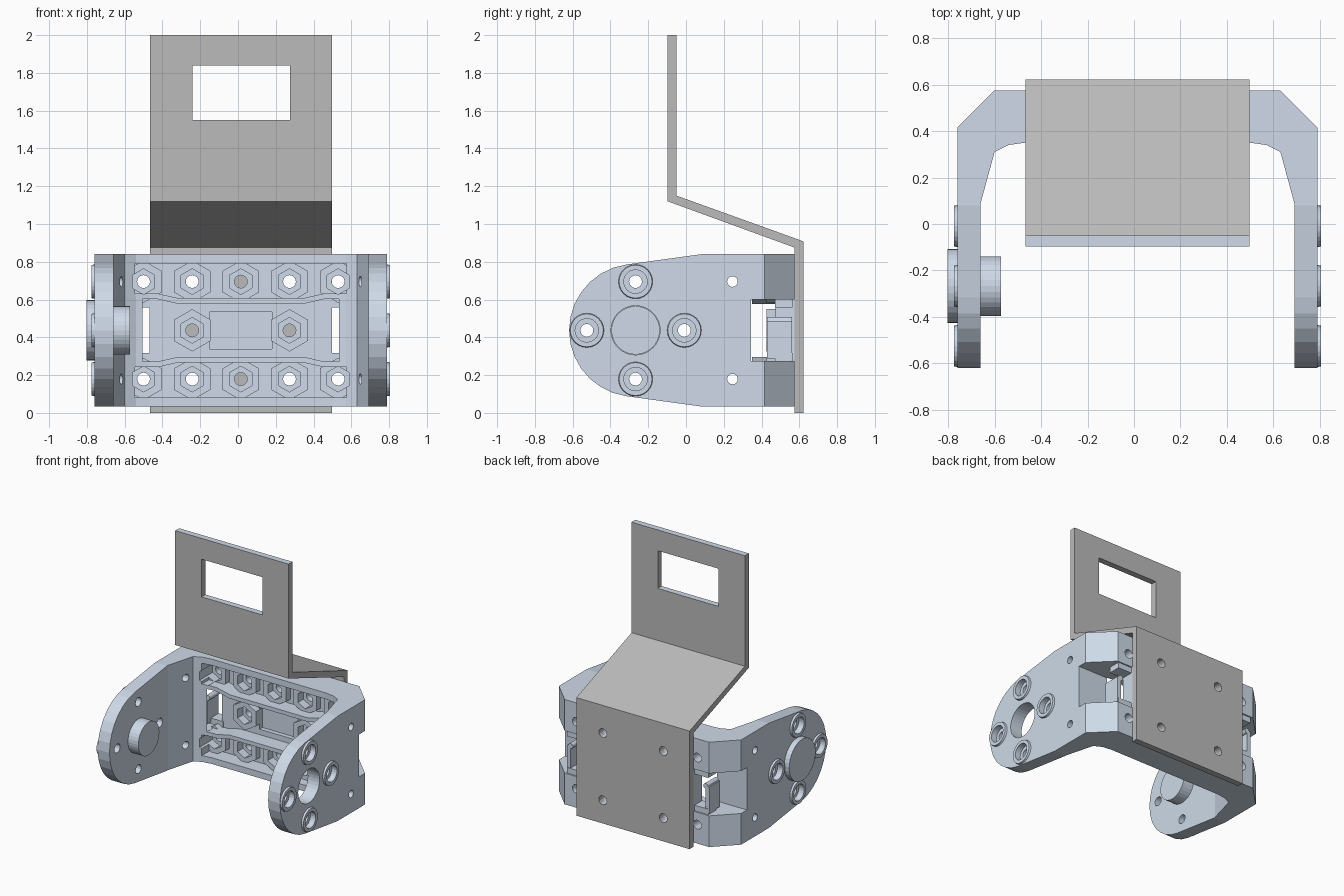
import bpy, bmesh, math
from mathutils import Vector

if "Cube" in bpy.data.objects:
    bpy.data.objects.remove(bpy.data.objects["Cube"])

CX = 0.015            # the bracket's own mid-plane
ZM = 0.437            # mid height of the bracket
YA = -0.267           # arm pivot, y


def material(name, rgb):
    m = bpy.data.materials.new(name)
    m.diffuse_color = (*rgb, 1)
    m.use_nodes = True
    m.node_tree.nodes["Principled BSDF"].inputs["Base Color"].default_value = m.diffuse_color
    return m


BLUE = material("blue_grey", (0.62, 0.70, 0.81))
GREY = material("grey", (0.5, 0.5, 0.5))


def prism(name, pts, axis, a, b, scale=1.0):
    """Extrude a 2D outline along an axis from a to b (far end may be scaled)."""
    place = {'x': lambda p, t: (t + CX, p[0], p[1]),
             'y': lambda p, t: (p[0] + CX, t, p[1]),
             'z': lambda p, t: (p[0] + CX, p[1], t)}[axis]
    n = len(pts)
    mid = (sum(p[0] for p in pts) / n, sum(p[1] for p in pts) / n)
    far = [(mid[0] + (p[0] - mid[0]) * scale, mid[1] + (p[1] - mid[1]) * scale) for p in pts]
    bm = bmesh.new()
    v0 = [bm.verts.new(place(p, a)) for p in pts]
    v1 = [bm.verts.new(place(p, b)) for p in far]
    bm.faces.new(v0)
    bm.faces.new(v1)
    for i in range(n):
        j = (i + 1) % n
        bm.faces.new((v0[i], v0[j], v1[j], v1[i]))
    bmesh.ops.recalc_face_normals(bm, faces=bm.faces)
    me = bpy.data.meshes.new(name)
    bm.to_mesh(me)
    bm.free()
    ob = bpy.data.objects.new(name, me)
    bpy.context.collection.objects.link(ob)
    me.materials.append(BLUE)
    return ob


def ngon(u, v, r, n=24, start=0.0):
    return [(u + r * math.cos(start + 2 * math.pi * i / n),
             v + r * math.sin(start + 2 * math.pi * i / n)) for i in range(n)]


def hexagon(u, v, r):
    return ngon(u, v, r, 6, math.pi / 2)


def rect(u0, u1, v0, v1):
    return [(u0, v0), (u1, v0), (u1, v1), (u0, v1)]


def sym(half):
    return half + [(-x, y) for x, y in reversed(half)]


def boolean(target, op, pts, axis, a, b, scale=1.0):
    tool = prism("cutter", pts, axis, a, b, scale)
    mod = target.modifiers.new("bool", 'BOOLEAN')
    mod.operation, mod.solver, mod.object = op, 'EXACT', tool
    bpy.context.view_layer.objects.active = target
    bpy.ops.object.modifier_apply(modifier=mod.name)
    me = tool.data
    bpy.data.objects.remove(tool)
    bpy.data.meshes.remove(me)


# U-shaped bracket: plan outline trimmed by the rounded side outline
bracket = prism("bracket", sym([(.485, .35), (.555, .34), (.615, .31), (.675, .09), (.675, -.7),
                                (.775, -.7), (.775, .415), (.615, .575)]), 'z', -.1, 1)
arc = [(YA + .352 * math.cos(math.radians(d)), ZM + .352 * math.sin(math.radians(d)))
       for d in [98 + 164 * i / 14 for i in range(15)]]
boolean(bracket, 'INTERSECT', [(.7, .84), (.08, .84)] + arc + [(.08, .034), (.7, .034)], 'x', -.9, .9)

# Upper and lower pockets, leaving rims and bent ribs
for s in (1, -1):
    pocket = sym([(.56, .355), (.56, .195), (.44, .195), (.33, .17)])
    boolean(bracket, 'DIFFERENCE', [(x, ZM + s * z) for x, z in pocket], 'y', .25, .475)
# Middle pocket
boolean(bracket, 'DIFFERENCE',
        sym([(.33, ZM + .14), (.44, ZM + .165), (.52, ZM + .165)])[:3] +
        [(.52, ZM - .165), (.44, ZM - .165), (.33, ZM - .14), (-.33, ZM - .14), (-.44, ZM - .165),
         (-.52, ZM - .165), (-.52, ZM + .165), (-.44, ZM + .165), (-.33, ZM + .14)], 'y', .3, .475)
boolean(bracket, 'DIFFERENCE', rect(-.165, .165, ZM - .098, ZM + .098), 'y', .4, .51)

# Corner notches open to the back and the sides, with lips and a peg
for s in (1, -1):
    boolean(bracket, 'DIFFERENCE', rect(*sorted((s * .483, s * .9)), ZM - .163, ZM + .163), 'y', .345, .7)
    lip = sorted((s * .47, s * .6))
    boolean(bracket, 'UNION', rect(*lip, ZM - .18, ZM - .12), 'y', .47, .565)
    boolean(bracket, 'UNION', rect(*lip, ZM + .12, ZM + .18), 'y', .47, .565)
    boolean(bracket, 'UNION', rect(*sorted((s * .575, s * .605)), ZM - .15, ZM + .05), 'y', .43, .56)
    boolean(bracket, 'UNION', ngon(s * .575, ZM + .05, .02, 12), 'y', .43, .56)

# Hexagonal nut seats with bolt holes
seats = [(x, z) for x in (-.515, -.2575, 0, .2575, .515) for z in (ZM - .258, ZM + .258)]
seats += [(-.2575, ZM), (.2575, ZM)]
for x, z in seats:
    boolean(bracket, 'UNION', hexagon(x, z, .112), 'y', .425, .49)
for x, z in seats:
    boolean(bracket, 'DIFFERENCE', hexagon(x, z, .068), 'y', .3, .49)
    boolean(bracket, 'DIFFERENCE', ngon(x, z, .034, 16), 'y', .4, .7)

# Arm bosses, counterbores and bolt holes
ring = [(YA, ZM + .258), (YA, ZM - .258), (YA - .258, ZM), (YA + .258, ZM)]
for s in (1, -1):
    for y, z in ring:
        boolean(bracket, 'UNION', ngon(y, z, .094), 'x', s * .76, s * .79, .93)
        boolean(bracket, 'DIFFERENCE', ngon(y, z, .062), 'x', s * .745, s * .85)
        boolean(bracket, 'DIFFERENCE', ngon(y, z, .034, 16), 'x', s * .6, s * .85)
    for z in (ZM - .258, ZM + .258):
        boolean(bracket, 'DIFFERENCE', ngon(.246, z, .028, 16), 'x', s * .55, s * .85)
# Open pivot hole in the right arm
boolean(bracket, 'DIFFERENCE', ngon(YA, ZM, .13, 32), 'x', .6, .9)

# Pivot on the left arm
prism("pivot_cap", ngon(YA, ZM, .16, 32), 'x', -.818, -.775)
prism("pivot_hub", ngon(YA, ZM, .128, 32), 'x', -.675, -.587)

# Bent sheet plate with a window and four bolt holes
plate = prism("bent_plate", [(.575, 0), (.622, 0), (.622, .908), (-.05, 1.15), (-.05, 2), (-.097, 2),
                             (-.097, 1.12), (.575, .875)], 'x', -.481, .483)
boolean(plate, 'DIFFERENCE', rect(-.257, .26, 1.55, 1.84), 'y', -.3, .2)
for x in (-.2575, .2575):
    for z in (ZM - .258, ZM + .258):
        boolean(plate, 'DIFFERENCE', ngon(x, z, .034, 16), 'y', .5, .7)

# Plate faces are grey, its upward edges keep the blue tint
plate.data.materials.clear()
for m in (GREY, BLUE):
    plate.data.materials.append(m)
for f in plate.data.polygons:
    f.material_index = 1 if f.normal.z > .98 else 0
